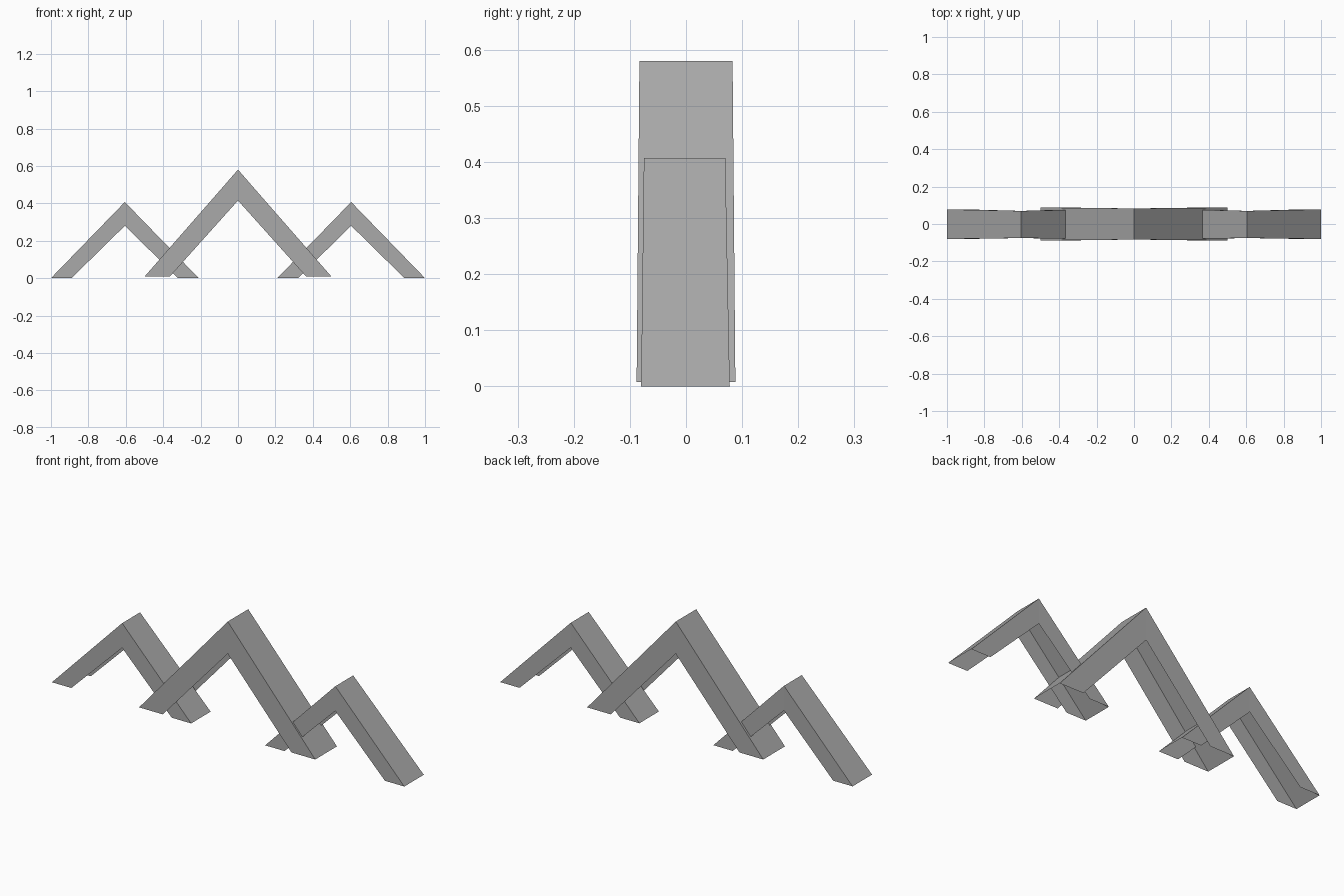
import bpy
import bmesh

# Remove the default object
cube = bpy.data.objects.get("Cube")
if cube:
    bpy.data.objects.remove(cube, do_unlink=True)

# Single flat colour
grey = bpy.data.materials.new("plain_grey")
grey.use_nodes = True
colour = (0.4, 0.4, 0.4, 1)
grey.diffuse_color = colour
grey.node_tree.nodes["Principled BSDF"].inputs["Base Color"].default_value = colour


def chevron(name, centre, half, inner_half, base, peak, inner_peak, foot_y, peak_y):
    """Bent channel: front, back and outer slopes, open underneath."""
    bm = bmesh.new()

    def side(index):
        fy, py = foot_y[index], peak_y[index]
        outline = [(-half, fy, base), (0, py, peak), (half, fy, base),
                   (inner_half, fy, base), (0, py, inner_peak), (-inner_half, fy, base)]
        return [bm.verts.new((centre + x, y, z)) for x, y, z in outline]

    front, back = side(0), side(1)
    # Two quads per side wall, one for each leg
    for a, b, c, d in ((0, 1, 4, 5), (1, 2, 3, 4)):
        bm.faces.new([front[i] for i in (d, c, b, a)])
        bm.faces.new([back[i] for i in (a, b, c, d)])
    # Outer slopes joining the walls
    for a, b in ((0, 1), (1, 2)):
        bm.faces.new((front[a], front[b], back[b], back[a]))

    mesh = bpy.data.meshes.new(name)
    bm.to_mesh(mesh)
    bm.free()
    mesh.materials.append(grey)
    obj = bpy.data.objects.new(name, mesh)
    bpy.context.collection.objects.link(obj)
    return obj


# Tall middle peak
chevron("middle_peak", 0, 0.5, 0.365, 0.008, 0.58, 0.415,
        (-0.088, 0.088), (-0.083, 0.083))

# Lower peaks on both sides
for label, sign in (("left", 1), ("right", -1)):
    chevron(label + "_peak", sign * 0.605, 0.395, 0.285, 0, 0.407, 0.28,
            (-0.08, 0.078), (-0.075, 0.07))
